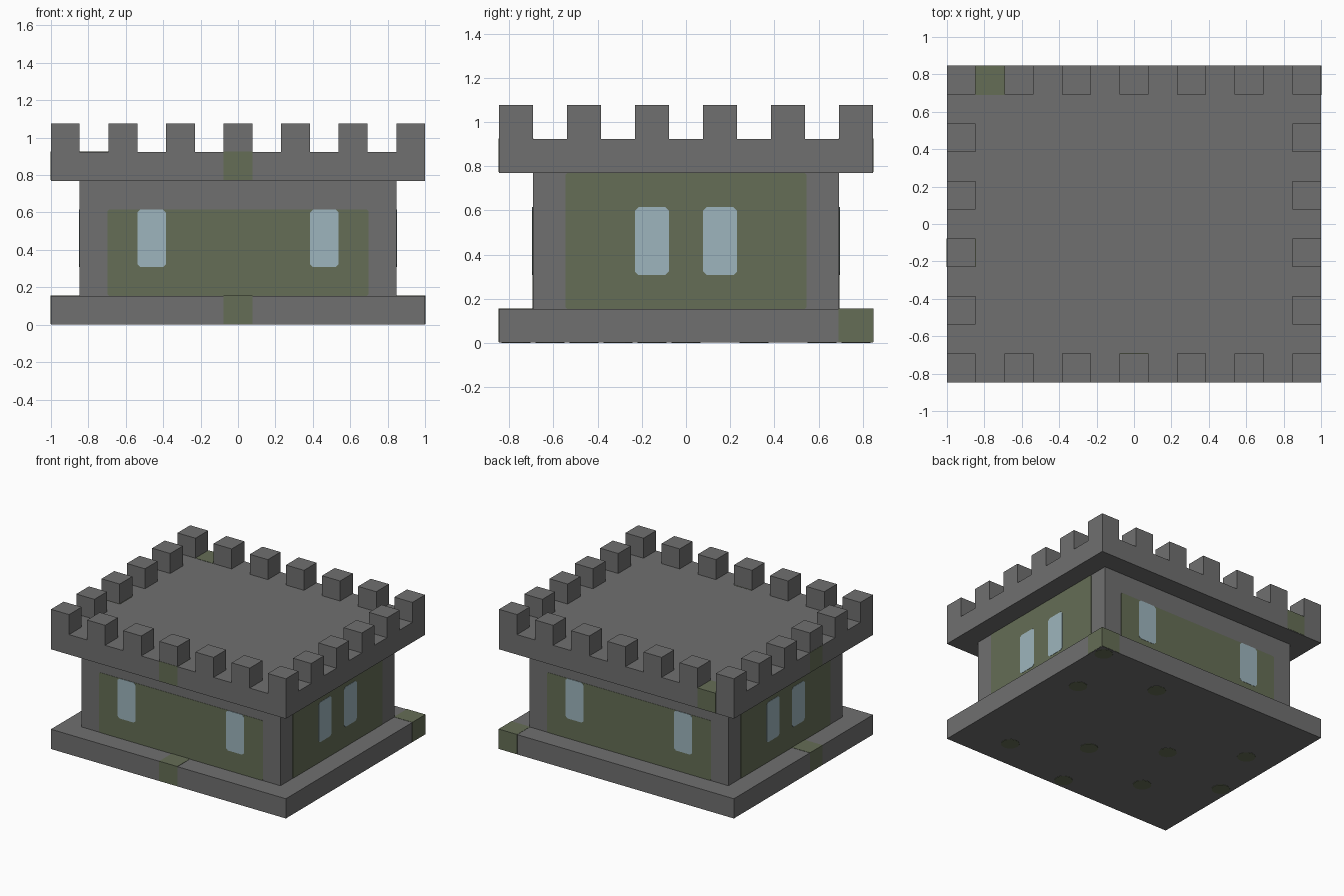
import bpy, bmesh, math
from mathutils import Matrix, Vector

U = 2 / 13          # one building block
E = 0.002           # how far painted plates stand proud

if "Cube" in bpy.data.objects:
    bpy.data.objects.remove(bpy.data.objects["Cube"], do_unlink=True)


def material(name, color):
    m = bpy.data.materials.new(name)
    m.use_nodes = True
    m.diffuse_color = (*color, 1)
    m.node_tree.nodes["Principled BSDF"].inputs["Base Color"].default_value = (*color, 1)
    return m


stone = material("grey stone", (0.16, 0.16, 0.16))
moss = material("moss green", (0.13, 0.155, 0.092))
glass = material("pale blue glass", (0.34, 0.46, 0.51))


def finish(name, bm, mat):
    bmesh.ops.recalc_face_normals(bm, faces=bm.faces)
    me = bpy.data.meshes.new(name)
    bm.to_mesh(me)
    bm.free()
    me.materials.append(mat)
    ob = bpy.data.objects.new(name, me)
    bpy.context.collection.objects.link(ob)
    return ob


def add_box(bm, lo, hi):
    lo, hi = Vector(lo), Vector(hi)
    size = hi - lo
    bmesh.ops.create_cube(bm, size=1, matrix=Matrix.Translation((lo + hi) / 2) @ Matrix.Diagonal((*size, 1)))


def slab(name, nx, ny, z0, z1):
    bm = bmesh.new()
    add_box(bm, (-nx * U / 2, -ny * U / 2, z0), (nx * U / 2, ny * U / 2, z1))
    return finish(name, bm, stone)


def plate(name, side, centre, z0, z1, width, proud, mat, cut):
    """Thin plate with clipped corners on one wall; side 0 front, 1 +x, 2 back, 3 -x."""
    w, h = width / 2, (z1 - z0) / 2
    outline = [(w - cut, h), (w, h - cut), (w, cut - h), (w - cut, -h),
               (cut - w, -h), (-w, cut - h), (-w, h - cut), (cut - w, h)]
    depth = (4.5 if side % 2 == 0 else 5.5) * U
    bm = bmesh.new()
    face = bm.faces.new([bm.verts.new((centre + x, -depth + E, (z0 + z1) / 2 + z)) for x, z in outline])
    out = bmesh.ops.extrude_face_region(bm, geom=[face])
    verts = [v for v in out["geom"] if isinstance(v, bmesh.types.BMVert)]
    bmesh.ops.translate(bm, verts=verts, vec=(0, -E - proud, 0))
    bm.transform(Matrix.Rotation(side * math.pi / 2, 4, "Z"))
    finish(name, bm, mat)


# Main masses
slab("base", 13, 11, E, U)
slab("walls", 11, 9, U, 5 * U)
slab("roof", 13, 11, 5 * U, 6 * U)

# Battlements: every second block round the roof edge
bm = bmesh.new()
for i in range(-6, 7, 2):
    for j in range(-5, 6, 2):
        if abs(i) == 6 or abs(j) == 5:
            add_box(bm, ((i - .5) * U, (j - .5) * U, 6 * U), ((i + .5) * U, (j + .5) * U, 7 * U))
finish("battlements", bm, stone)

# Mossy wall panels and windows
for side, label in enumerate(("front", "left", "back", "right")):
    long_side = side % 2 == 0
    width, top, offset = (1.395, 4 * U, 3 * U) if long_side else (1.09, 5 * U, U)
    plate(label + "_moss_panel", side, 0, U, top, width, E, moss, 0.008)
    for s in (-1, 1):
        plate(f"{label}_window_{'a' if s < 0 else 'b'}", side, s * offset, 2 * U, 4 * U,
              U, 2 * E, glass, 0.016)

# Single mossy blocks in the base and roof edge (block x, block y, layer)
for i, j, k in ((0, -5, 0), (6, 5, 0), (-6, -1, 0), (0, -5, 5), (-5, 5, 5), (-6, -1, 5)):
    bm = bmesh.new()
    # only the outward sides stand proud
    ex, ey = (E if abs(i) == 6 else 0), (E if abs(j) == 5 else 0)
    add_box(bm, ((i - .5) * U - ex, (j - .5) * U - ey, k * U + 2 * E),
            ((i + .5) * U + ex, (j + .5) * U + ey, (k + 1) * U + E))
    finish("base_moss_block" if k == 0 else "roof_moss_block", bm, moss)

# Moss spots under the base
bm = bmesh.new()
for a, b in ((0, 0), (1, 3), (4, 1), (2, 9), (5, 7), (8, 5), (11, 3), (6, 10), (9, 8), (12, 6)):
    bmesh.ops.create_cone(bm, cap_ends=True, segments=12, radius1=0.065, radius2=0.065, depth=2 * E,
                          matrix=Matrix.Translation(((6 - a) * U, (5 - b) * U, E)))
finish("underside_moss_spots", bm, moss)
